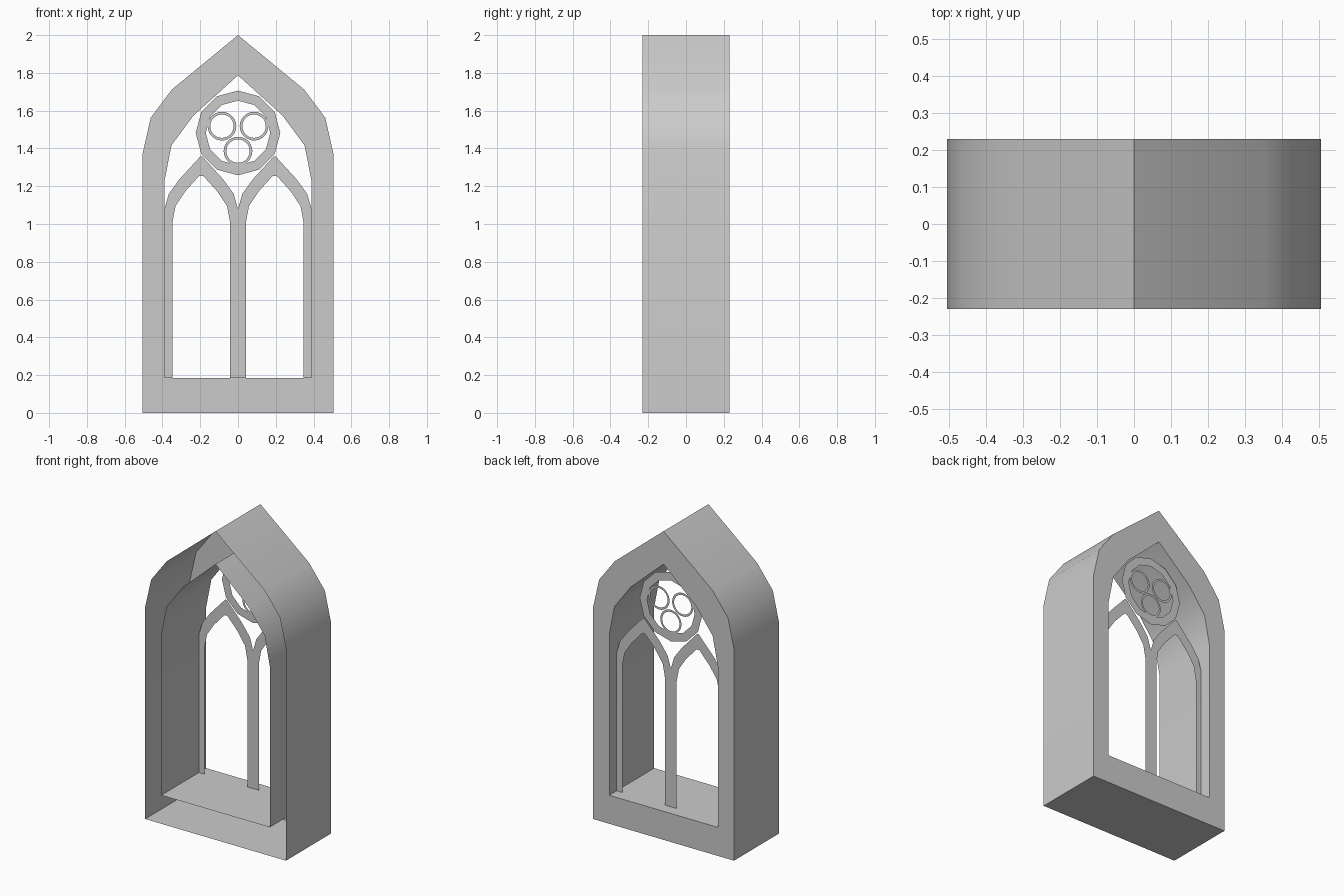
import bpy, bmesh, math

if "Cube" in bpy.data.objects:
    bpy.data.objects.remove(bpy.data.objects["Cube"])

BACK, FRONT, TRACERY_Y = 0.23, -0.23, 0.155


def mirrored(half, cx=0.0):
    """Left half profile (bottom to apex) continued down the right side."""
    return half + [(2 * cx - x, z) for x, z in reversed(half) if abs(x - cx) > 1e-5]


def finish(name, bm, smooth=False):
    bmesh.ops.recalc_face_normals(bm, faces=bm.faces)
    me = bpy.data.meshes.new(name)
    bm.to_mesh(me)
    bm.free()
    ob = bpy.data.objects.new(name, me)
    bpy.context.collection.objects.link(ob)
    if smooth:
        bpy.ops.object.select_all(action='DESELECT')
        ob.select_set(True)
        bpy.context.view_layer.objects.active = ob
        bpy.ops.object.shade_smooth_by_angle(angle=math.radians(30))
    return ob


def loop(bm, pts, y):
    return [bm.verts.new((x, y, z)) for x, z in pts]


def bridge(bm, a, b, closed=True):
    n = len(a)
    for i in range(n if closed else n - 1):
        j = (i + 1) % n
        bm.faces.new((a[i], a[j], b[j], b[i]))


def band(name, outer, inner, closed=True):
    """Flat strip between two profiles in the tracery plane."""
    bm = bmesh.new()
    bridge(bm, loop(bm, outer, TRACERY_Y), loop(bm, inner, TRACERY_Y), closed)
    return finish(name, bm)


def ring(name, cx, cz, r_out, r_in, sides):
    def circle(r):
        return [(cx + r * math.sin(i * math.tau / sides),
                 cz + r * math.cos(i * math.tau / sides)) for i in range(sides)]
    return band(name, circle(r_out), circle(r_in))


# Frame: outer shell, inner tunnel and back face, open at the front
outer = mirrored([(-0.505, 0), (-0.505, 1.373), (-0.462, 1.563), (-0.35, 1.712), (0, 2)])
inner = mirrored([(-0.389, 0.185), (-0.389, 1.23), (-0.352, 1.417), (-0.235, 1.575), (0, 1.787)])
bm = bmesh.new()
of, ob_ = loop(bm, outer, FRONT), loop(bm, outer, BACK)
inf, inb = loop(bm, inner, FRONT), loop(bm, inner, BACK)
bridge(bm, of, ob_)
bridge(bm, ob_, inb)
bridge(bm, inb, inf)
finish("window_frame", bm, smooth=True)

# Two pointed lancet bands, sharing the middle mullion
for side, name in ((1, "left_lancet"), (-1, "right_lancet")):
    cx = -0.1945
    o = mirrored([(-0.389, 0.185), (-0.389, 1.08), (-0.366, 1.16), (-0.31, 1.237), (-0.2, 1.357)], cx)
    i = mirrored([(-0.347, 0.185), (-0.347, 1.01), (-0.331, 1.095), (-0.28, 1.172), (-0.205, 1.255)], cx)
    band(name, [(side * x, z) for x, z in o], [(side * x, z) for x, z in i], closed=False)

# Twelve-sided rosette with three small rings
ring("rosette_ring", 0, 1.482, 0.224, 0.171, 12)
for k, (x, z) in enumerate(((-0.085, 1.518), (0.085, 1.518), (0, 1.386))):
    ring(f"rosette_small_ring_{k + 1}", x, z, 0.076, 0.062, 28)
